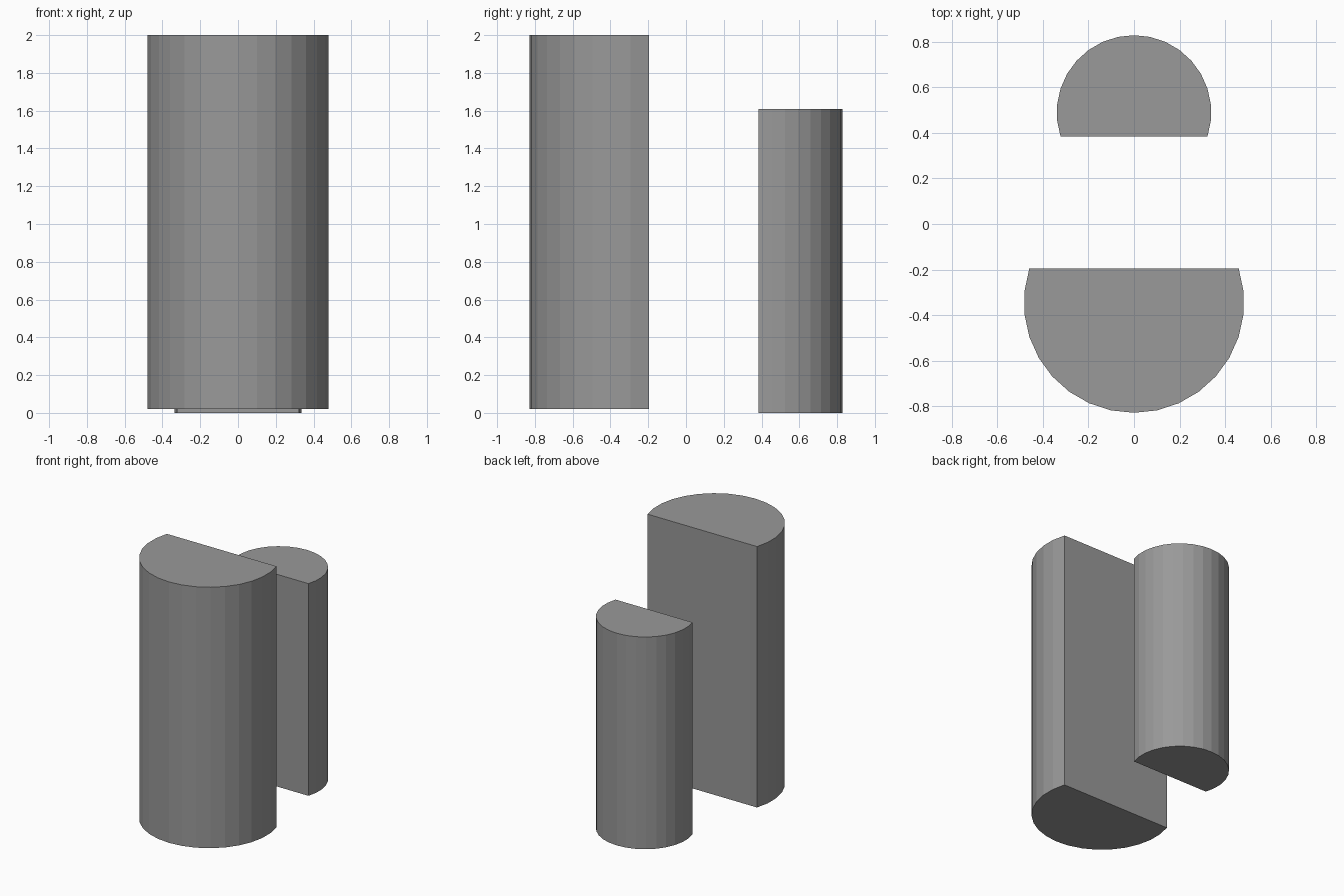
import bpy, bmesh, math

if "Cube" in bpy.data.objects:
    bpy.data.objects.remove(bpy.data.objects["Cube"])

SIDES = 30
KEPT = 9  # facets kept on each side of the outermost edge

# Dark grey finish shared by both columns
grey = bpy.data.materials.new("dark_grey")
grey.diffuse_color = (0.32, 0.32, 0.32, 1)
grey.use_nodes = True
grey.node_tree.nodes["Principled BSDF"].inputs["Base Color"].default_value = grey.diffuse_color


def cut_column(name, radius, centre_y, outward, z0, z1):
    """Faceted column with a flat face turned towards the middle."""
    bm = bmesh.new()
    ring = []
    for i in range(-KEPT, KEPT + 1):
        a = 2 * math.pi * i / SIDES
        ring.append(bm.verts.new((radius * math.sin(a),
                                  centre_y + outward * radius * math.cos(a), z0)))
    base = bm.faces.new(ring)
    top = bmesh.ops.extrude_face_region(bm, geom=[base])["geom"]
    bmesh.ops.translate(bm, vec=(0, 0, z1 - z0),
                        verts=[v for v in top if isinstance(v, bmesh.types.BMVert)])
    bmesh.ops.recalc_face_normals(bm, faces=bm.faces)
    mesh = bpy.data.meshes.new(name)
    bm.to_mesh(mesh)
    bm.free()
    mesh.materials.append(grey)
    obj = bpy.data.objects.new(name, mesh)
    bpy.context.collection.objects.link(obj)
    return obj


# Large front column
cut_column("front_column", 0.483, -0.345, -1, 0.02, 2.0)
# Smaller, shorter back column
cut_column("back_column", 0.339, 0.489, 1, 0.0, 1.61)
